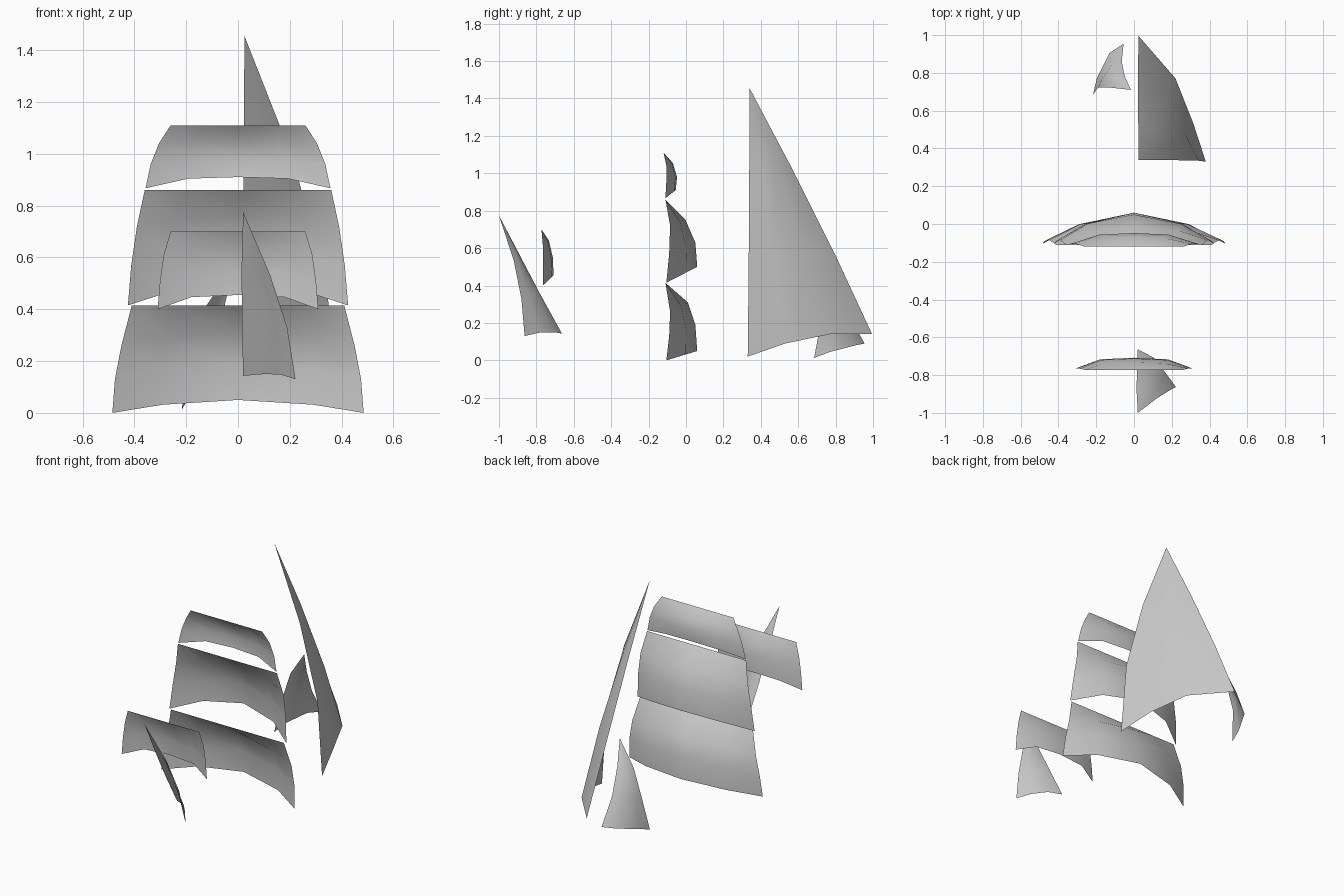
import bpy
from mathutils import Vector

if "Cube" in bpy.data.objects:
    bpy.data.objects.remove(bpy.data.objects["Cube"])


def grid_mesh(name, rows):
    """Skin a list of equal-length point rows into a smooth open sheet."""
    n = len(rows[0])
    verts = [tuple(p) for r in rows for p in r]
    faces = [(i * n + j, i * n + j + 1, (i + 1) * n + j + 1, (i + 1) * n + j)
             for i in range(len(rows) - 1) for j in range(n - 1)]
    me = bpy.data.meshes.new(name)
    me.from_pydata(verts, [], faces)
    for p in me.polygons:
        p.use_smooth = True
    ob = bpy.data.objects.new(name, me)
    bpy.context.collection.objects.link(ob)
    return ob


def square_sail(name, edge, centre, xf, f):
    """edge: (half width, y, z) down the side; centre: (y, z) down the middle.
    xf, f: position and fullness of the column between them."""
    rows = []
    for e, c in zip(edge, centre):
        e, c = Vector(e), Vector((0, *c))
        m = e.lerp(c, f)
        m.x = e.x * xf
        flip = [Vector((-p.x, p.y, p.z)) for p in (e, m)]
        rows.append(flip + [c, m, e])
    grid_mesh(name, rows)


def triangle_sail(name, luff, leech, foot):
    """luff and leech run from the peak down; foot: points from tack to clew."""
    luff, leech = [Vector(p) for p in luff], [Vector(p) for p in leech]
    k, n = len(luff) - 1, len(foot) + 1
    bow = [Vector(p) - luff[-1].lerp(leech[-1], (j + 1) / n) for j, p in enumerate(foot)]
    bow = [Vector()] + bow + [Vector()]
    rows = [[luff[i].lerp(leech[i], j / n) + bow[j] * (i / k) for j in range(n + 1)]
            for i in range(1, k + 1)]
    ob = grid_mesh(name, [[luff[0]] * (n + 1)] + rows)
    # merge the collapsed peak row
    import bmesh
    bm = bmesh.new()
    bm.from_mesh(ob.data)
    bmesh.ops.remove_doubles(bm, verts=bm.verts, dist=1e-5)
    bm.to_mesh(ob.data)
    bm.free()


# Square sails on the middle mast
square_sail("main_course",
            [(.41, -.11, .415), (.45, -.085, .26), (.475, -.09, .13), (.485, -.105, 0)],
            [(-.11, .415), (.01, .31), (.05, .19), (.06, .05)], .6, .63)
square_sail("main_topsail",
            [(.36, -.11, .86), (.39, -.085, .72), (.412, -.09, .57), (.425, -.105, .415)],
            [(-.11, .86), (-.005, .755), (.05, .63), (.06, .50)], .6, .65)
square_sail("main_topgallant",
            [(.26, -.12, 1.11), (.305, -.105, 1.04), (.337, -.105, .96), (.357, -.11, .867)],
            [(-.12, 1.11), (-.07, 1.055), (-.048, .98), (-.055, .91)], .54, .86)

# Small square sail at the bow
square_sail("bow_square_sail",
            [(.26, -.773, .70), (.287, -.765, .61), (.301, -.765, .51), (.31, -.765, .40)],
            [(-.773, .70), (-.733, .64), (-.712, .55), (-.708, .455)], .58, .85)

# Large triangular sail at the stern
triangle_sail("stern_lateen_sail",
              [(.025, .34, 1.455), (.022, .57, 1.02), (.02, .80, .56), (.025, .995, .14)],
              [(.025, .34, 1.455), (.213, .338, .977), (.343, .335, .498), (.38, .33, .02)],
              [(.22, .77, .14), (.315, .53, .09)])

# Triangular sail at the bow
triangle_sail("bow_jib",
              [(.02, -1, .775), (.014, -.89, .565), (.015, -.78, .355), (.02, -.663, .143)],
              [(.02, -1, .775), (.125, -.92, .53), (.19, -.88, .33), (.222, -.863, .13)],
              [(.10, -.705, .15), (.165, -.785, .148)])

# Small triangular sail behind the stern
triangle_sail("stern_staysail",
              [(-.016, .71, .57), (-.05, .785, .42), (-.065, .86, .26), (-.055, .955, .09)],
              [(-.016, .71, .57), (-.125, .722, .41), (-.19, .722, .21), (-.217, .685, .013)],
              [(-.13, .905, .08), (-.197, .77, .045)])
